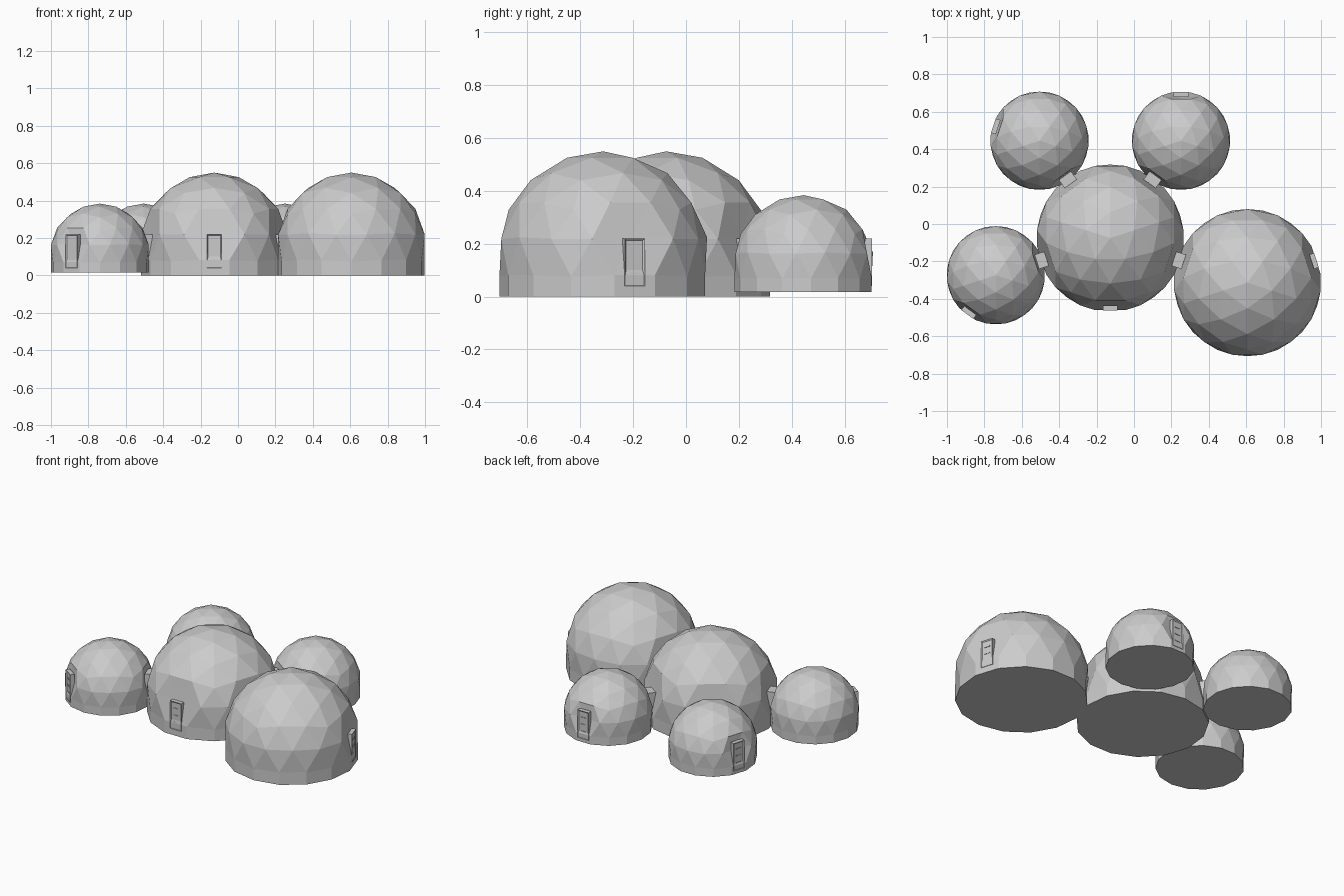
import bpy, bmesh
from math import cos, sin, pi, radians, atan2
from mathutils import Matrix, Vector

if "Cube" in bpy.data.objects:
    bpy.data.objects.remove(bpy.data.objects["Cube"])

R_BIG = 0.40
R_SMALL = 0.267
FLAT = 0.9643          # distance of a door wall from the axis, per unit radius
DOOR_W, DOOR_Z0, DOOR_Z1, DOOR_D = 0.08, 0.04, 0.22, 0.027


def finish(bm, name):
    bmesh.ops.recalc_face_normals(bm, faces=bm.faces[:])
    me = bpy.data.meshes.new(name)
    bm.to_mesh(me)
    bm.free()
    ob = bpy.data.objects.new(name, me)
    bpy.context.collection.objects.link(ob)
    return ob


def geodesic_dome(name, cx, cy, radius, base, doors):
    """Three-frequency 5/8 geodesic dome with a vertical skirt and closed floor."""
    bm = bmesh.new()
    bmesh.ops.create_icosphere(bm, subdivisions=1, radius=1.0)
    upper = next(v for v in bm.verts if 0.3 < v.co.z < 0.6)
    turn = radians(doors[0] + 180) - atan2(upper.co.y, upper.co.x)
    bmesh.ops.rotate(bm, verts=bm.verts[:], cent=(0, 0, 0), matrix=Matrix.Rotation(turn, 3, 'Z'))
    bmesh.ops.subdivide_edges(bm, edges=bm.edges[:], cuts=2, use_grid_fill=True)
    for v in bm.verts:
        v.co.normalize()
    bmesh.ops.delete(bm, geom=[v for v in bm.verts if v.co.z < -0.3], context='VERTS')
    for v in bm.verts:
        v.co = v.co * radius
    # dent the wall behind each door
    for a in doors:
        d = Vector((cos(radians(a)), sin(radians(a)), 0))
        v = min((v for v in bm.verts if 0 < v.co.z < radius * 0.3),
                key=lambda v: (v.co.xy - d.xy * radius).length)
        v.co.xy = d.xy * (FLAT * radius - 0.03)
    # skirt and floor
    rim = [e for e in bm.edges if e.is_boundary]
    ext = bmesh.ops.extrude_edge_only(bm, edges=rim)['geom']
    for v in ext:
        if isinstance(v, bmesh.types.BMVert):
            v.co.z = -0.375 * radius
    bmesh.ops.contextual_create(bm, geom=[e for e in ext if isinstance(e, bmesh.types.BMEdge)])
    bmesh.ops.translate(bm, verts=bm.verts[:], vec=(cx, cy, base + 0.375 * radius))
    return finish(bm, name)


def box(bm, x0, x1, y0, y1, z0, z1):
    m = Matrix.Translation(((x0 + x1) / 2, (y0 + y1) / 2, (z0 + z1) / 2))
    m = m @ Matrix.Diagonal((x1 - x0, y1 - y0, z1 - z0, 1))
    return bmesh.ops.create_cube(bm, size=1.0, matrix=m)['verts']


def place(ob, cx, cy, angle):
    ob.location = (cx, cy, 0)
    ob.rotation_euler = (0, 0, radians(angle))


def door(name, cx, cy, radius, angle):
    """Framed door with a recessed leaf and three raised bars, facing local +x."""
    out = FLAT * radius + 0.002
    bm = bmesh.new()
    box(bm, out - DOOR_D, out, -DOOR_W / 2, DOOR_W / 2, DOOR_Z0, DOOR_Z1)
    bm.faces.ensure_lookup_table()
    front = max(bm.faces, key=lambda f: f.calc_center_median().x)
    bmesh.ops.inset_region(bm, faces=[front], thickness=0.01)
    for v in front.verts:
        v.co.x -= 0.006
    for k in range(3):
        z = DOOR_Z0 + 0.045 + k * 0.045
        box(bm, out - 0.007, out - 0.003, -0.018, 0.018, z - 0.003, z + 0.003)
    place(finish(bm, name), cx, cy, angle)


def passage(name, cx, cy, angle):
    """Short box joining the central dome to a neighbour."""
    mid = FLAT * R_BIG
    bm = bmesh.new()
    box(bm, mid - DOOR_D, mid + DOOR_D, -DOOR_W / 2, DOOR_W / 2, DOOR_Z0, DOOR_Z1)
    place(finish(bm, name), cx, cy, angle)


# central dome
CX, CY = -0.127, -0.075
geodesic_dome("central_dome", CX, CY, R_BIG, 0.0, [-90, -18, 54, 126, 198])
door("central_door", CX, CY, R_BIG, -90)

# neighbours: name, radius, base height, direction from centre, outer door direction
neighbours = [
    ("right_dome", R_BIG, 0.0, -18, 18),
    ("back_right_dome", R_SMALL, 0.017, 54, 90),
    ("back_left_dome", R_SMALL, 0.017, 126, 162),
    ("left_dome", R_SMALL, 0.017, 198, 234),
]
for name, r, base, a, outer in neighbours:
    dist = FLAT * (R_BIG + r)
    x = CX + dist * cos(radians(a))
    y = CY + dist * sin(radians(a))
    geodesic_dome(name, x, y, r, base, [a + 180, outer])
    door(name.replace("dome", "door"), x, y, r, outer)
    passage(name.replace("dome", "passage"), CX, CY, a)
